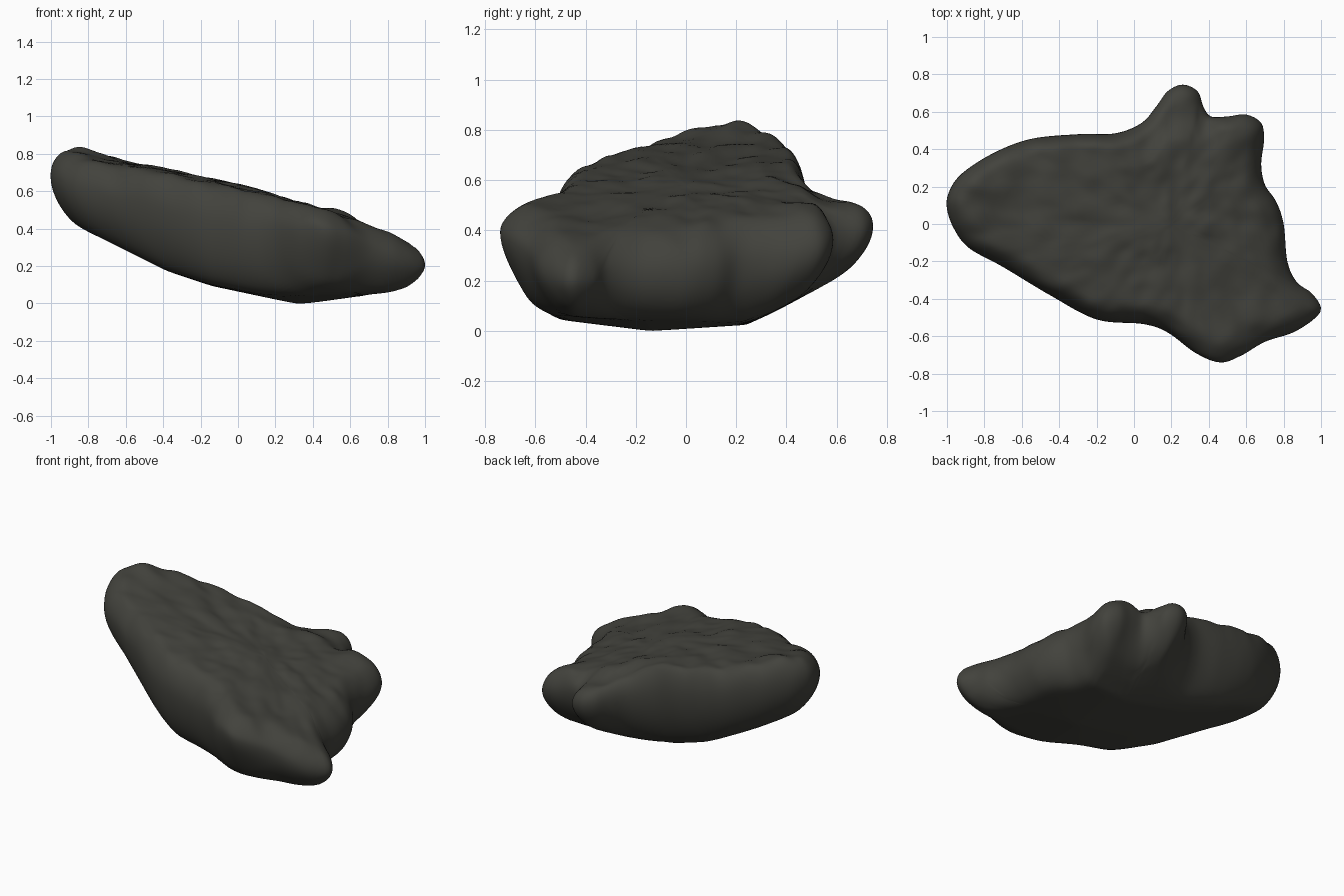
import bpy, bmesh, math
from mathutils import Vector, noise
from mathutils.geometry import intersect_point_line

if "Cube" in bpy.data.objects:
    bpy.data.objects.remove(bpy.data.objects["Cube"])

# Plan outline of the slab (counter-clockwise)
PLAN = [(1.0, -.45), (.95, -.37), (.87, -.31), (.82, -.2), (.80, 0), (.76, .12), (.70, .21),
        (.68, .32), (.695, .45), (.68, .54), (.60, .585), (.50, .575), (.41, .575), (.37, .63),
        (.34, .71), (.26, .745), (.18, .71), (.12, .63), (.04, .54), (-.1, .485), (-.3, .48),
        (-.55, .455), (-.75, .38), (-.92, .27), (-.99, .17), (-1.0, .08), (-.96, -.03),
        (-.88, -.13), (-.7, -.23), (-.45, -.38), (-.2, -.51), (.05, -.535), (.18, -.58),
        (.33, -.69), (.46, -.74), (.57, -.705), (.70, -.63), (.85, -.58), (.96, -.51)]
# Underside height along x and along y, and top height along x
KEEL_X = [(-1, .50), (-.95, .47), (-.8, .39), (-.38, .18), (-.14, .10), (.33, 0),
          (.65, .045), (.78, .045), (.9, .06), (1, .10)]
KEEL_Y = [(-.74, .24), (-.62, .11), (-.5, .05), (-.14, .005), (.24, .03), (.35, .08),
          (.5, .16), (.6, .21), (.7, .26), (.75, .28)]
TOP_X = [(-1, .86), (-.86, .845), (-.6, .765), (-.4, .725), (0, .64), (.4, .525), (.8, .385), (1, .32)]
CENTRE = Vector((.2, 0))


def lerp_table(t, v):
    for (a, za), (b, zb) in zip(t, t[1:]):
        if v <= b:
            return za + (zb - za) * max(0, (v - a) / (b - a))
    return t[-1][1]


def clamp(v):
    return min(1, max(0, v))


def smooth_loop(pts):
    out, m = [], len(pts)
    for i in range(m):
        p0, p1, p2, p3 = (Vector(pts[(i + k) % m]) for k in (-1, 0, 1, 2))
        steps = max(3, round((p2 - p1).length / .022))
        for j in range(steps):
            t = j / steps
            out.append(.5 * (2 * p1 + (p2 - p0) * t + (2 * p0 - 5 * p1 + 4 * p2 - p3) * t * t
                             + (3 * p1 - p0 - 3 * p2 + p3) * t ** 3))
    return out


loop = smooth_loop(PLAN)


def edge_distance(p):
    # nearest outline point, refined on its two neighbouring segments
    i = min(range(len(loop)), key=lambda k: (loop[k] - p).length_squared)
    best = 9
    for a, b in ((loop[i - 1], loop[i]), (loop[i], loop[(i + 1) % len(loop)])):
        q, t = intersect_point_line(p, a, b)
        best = min(best, (a.lerp(b, clamp(t)) - p).length)
    return best


def blob(x, y, cx, cy, s):
    return math.exp(-((x - cx) ** 2 + (y - cy) ** 2) / s)


def top_height(x, y):
    z = lerp_table(TOP_X, x)
    z += .2 * min(0, y - .2) * clamp((-.5 - x) / .4)      # far end leans to the back
    z += .06 * min(0, y + .1) * clamp((.4 - x) / .4)
    # lower back knob, hollows beside it, back corner
    z -= .06 * clamp((y - .46) / .12) * clamp((.45 - x) / .1) * clamp((x + .1) / .15)
    z -= .03 * blob(x, y, .10, .47, .006) + .03 * blob(x, y, .39, .53, .004)
    z += .03 * blob(x, y, .53, .47, .01)
    # weathered bumps
    u, v = .8 * x + .6 * y, .8 * y - .6 * x
    z += .018 * noise.noise(Vector((u * 8 + 3.3, v * 8 + 1.7, 1.3)))
    return z + .008 * noise.noise(Vector((v * 15, u * 15, 7.4)))


def bottom_height(x, y):
    return math.hypot(lerp_table(KEEL_X, x), lerp_table(KEEL_Y, y))


def rounding(d, r):
    return math.sqrt(max(0, 1 - (1 - clamp(d / r)) ** 2))


def surface(p, d, side):
    x, y = p
    zt, zb = top_height(x, y), bottom_height(x, y)
    ratio = .62 - .15 * clamp((x - .7) / .3) - .07 * clamp((-.7 - x) / .3)
    mid = zb + ratio * (zt - zb)
    if side > 0:
        return mid + (zt - mid) * rounding(d, .13 - .05 * clamp((y - .1) / .3))
    return mid + (zb - mid) * rounding(d, .16)


# Rings run inward from the rim, dense at the rounded edge
insets = [0, .002, .006, .012, .02, .03, .042, .056, .072, .09, .11, .135, .165, .2]
INNER = 20


def ring_points(k):
    pts = []
    for o in loop:
        v = o - CENTRE
        r = v.length
        if k < len(insets):
            rr = r - insets[k]
        else:
            rr = (r - .2) * (1 - (k - len(insets) + 1) / (INNER + 1))
        pts.append(CENTRE + v.normalized() * rr)
    return pts


bm = bmesh.new()
n = len(loop)
rings = {1: [], -1: []}
for k in range(len(insets) + INNER):
    pts = ring_points(k)
    dist = [0 if k == 0 else edge_distance(p) for p in pts]
    for side in (1, -1):
        if k == 0 and side == -1:
            rings[-1].append(rings[1][0])
            continue
        rings[side].append([bm.verts.new((p.x, p.y, surface(p, d, side)))
                            for p, d in zip(pts, dist)])
for side in (1, -1):
    R = rings[side]
    for a, b in zip(R, R[1:]):
        for i in range(n):
            j = (i + 1) % n
            f = [a[i], a[j], b[j], b[i]]
            bm.faces.new(f if side > 0 else f[::-1])
    c = bm.verts.new((CENTRE.x, CENTRE.y, surface(CENTRE, 1, side)))
    for i in range(n):
        f = [R[-1][i], R[-1][(i + 1) % n], c]
        bm.faces.new(f if side > 0 else f[::-1])

# Soften, then rest on the ground
for _ in range(2):
    bmesh.ops.smooth_vert(bm, verts=bm.verts, factor=.4, use_axis_z=True)
low = min(v.co.z for v in bm.verts)
for v in bm.verts:
    v.co.z -= low
for f in bm.faces:
    f.smooth = True

mesh = bpy.data.meshes.new("rock_slab")
bm.to_mesh(mesh)
bm.free()
mat = bpy.data.materials.new("dark_grey_stone")
mat.diffuse_color = (.055, .055, .046, 1)
mat.use_nodes = True
mat.node_tree.nodes["Principled BSDF"].inputs["Base Color"].default_value = mat.diffuse_color
mesh.materials.append(mat)
rock = bpy.data.objects.new("rock_slab", mesh)
bpy.context.collection.objects.link(rock)
